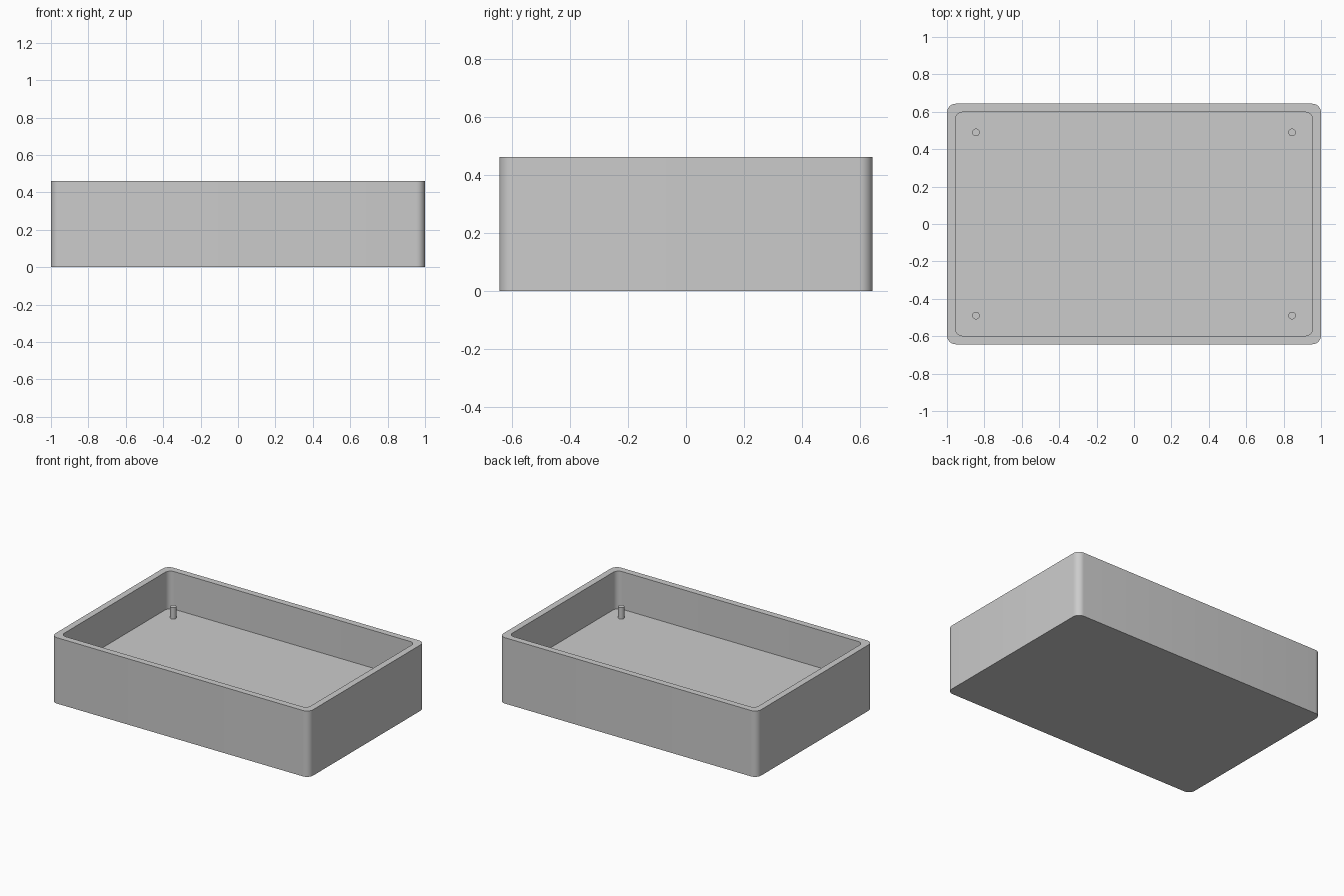
import bpy
import math
from mathutils import Matrix, Vector
import bmesh

cube = bpy.data.objects.get("Cube")
if cube:
    bpy.data.objects.remove(cube, do_unlink=True)

# Overall sizes
LENGTH, WIDTH, HEIGHT = 2.0, 1.286, 0.462
WALL, FLOOR = 0.045, 0.198

grey = bpy.data.materials.new("light_grey")
grey.use_nodes = True
colour = (0.6, 0.6, 0.6, 1.0)
grey.diffuse_color = colour
grey.node_tree.nodes["Principled BSDF"].inputs["Base Color"].default_value = colour


def rounded_prism(name, width, depth, radius, z0, z1, matrix=Matrix(), steps=8):
    """Rounded rectangle in XY, extruded from z0 to z1, then placed by matrix."""
    bm = bmesh.new()
    outline = []
    corners = [(1, 1), (-1, 1), (-1, -1), (1, -1)]
    for quarter, (sx, sy) in enumerate(corners):
        for i in range(steps + 1):
            a = math.pi / 2 * (quarter + i / steps)
            x = sx * (width / 2 - radius) + radius * math.cos(a)
            y = sy * (depth / 2 - radius) + radius * math.sin(a)
            outline.append(bm.verts.new((x, y, z0)))
    base = bm.faces.new(outline)
    grown = bmesh.ops.extrude_face_region(bm, geom=[base])["geom"]
    top = [v for v in grown if isinstance(v, bmesh.types.BMVert)]
    bmesh.ops.translate(bm, verts=top, vec=Vector((0, 0, z1 - z0)))
    bm.transform(matrix)
    bmesh.ops.recalc_face_normals(bm, faces=bm.faces)
    return add_object(name, bm)


def add_object(name, bm):
    mesh = bpy.data.meshes.new(name)
    bm.to_mesh(mesh)
    bm.free()
    mesh.materials.append(grey)
    obj = bpy.data.objects.new(name, mesh)
    bpy.context.collection.objects.link(obj)
    return obj


def select(obj):
    bpy.ops.object.select_all(action="DESELECT")
    obj.select_set(True)
    bpy.context.view_layer.objects.active = obj


def cut(target, cutter):
    cutter.hide_render = True
    mod = target.modifiers.new("cut", "BOOLEAN")
    mod.operation = "DIFFERENCE"
    mod.solver = "EXACT"
    mod.object = cutter
    select(target)
    bpy.ops.object.modifier_apply(modifier=mod.name)
    bpy.data.objects.remove(cutter, do_unlink=True)


def smooth(obj):
    select(obj)
    bpy.ops.object.shade_smooth_by_angle(angle=math.radians(30))


# Open tray with a thick floor
tray = rounded_prism("tray", LENGTH, WIDTH, 0.047, 0, HEIGHT)
cavity = rounded_prism("cavity_cutter", LENGTH - 2 * WALL, WIDTH - 2 * WALL,
                       0.04, FLOOR, HEIGHT + 0.1)
cut(tray, cavity)

# Rounded port through one end wall, its lower edge just below the floor
port_low, port_high, port_y = 0.187, 0.365, 0.225
axes = Matrix(((0, 0, 1, 0), (1, 0, 0, 0), (0, 1, 0, 0), (0, 0, 0, 1)))
place = Matrix.Translation((0, port_y, (port_low + port_high) / 2)) @ axes
port = rounded_prism("port_cutter", 0.28, port_high - port_low, 0.055,
                     -1.1, -LENGTH / 2 + WALL + 0.002, place)
cut(tray, port)
smooth(tray)

# Four locating pins standing on the floor
PIN_TOP, PIN_BASE = 0.278, FLOOR - 0.01
for x, side in ((0.845, "left"), (-0.845, "right")):
    for y, end in ((-0.49, "front"), (0.49, "back")):
        bm = bmesh.new()
        centre = Matrix.Translation((x, y, (PIN_TOP + PIN_BASE) / 2))
        bmesh.ops.create_cone(bm, cap_ends=True, segments=24, radius1=0.02,
                              radius2=0.02, depth=PIN_TOP - PIN_BASE, matrix=centre)
        smooth(add_object(f"{end}_{side}_pin", bm))
